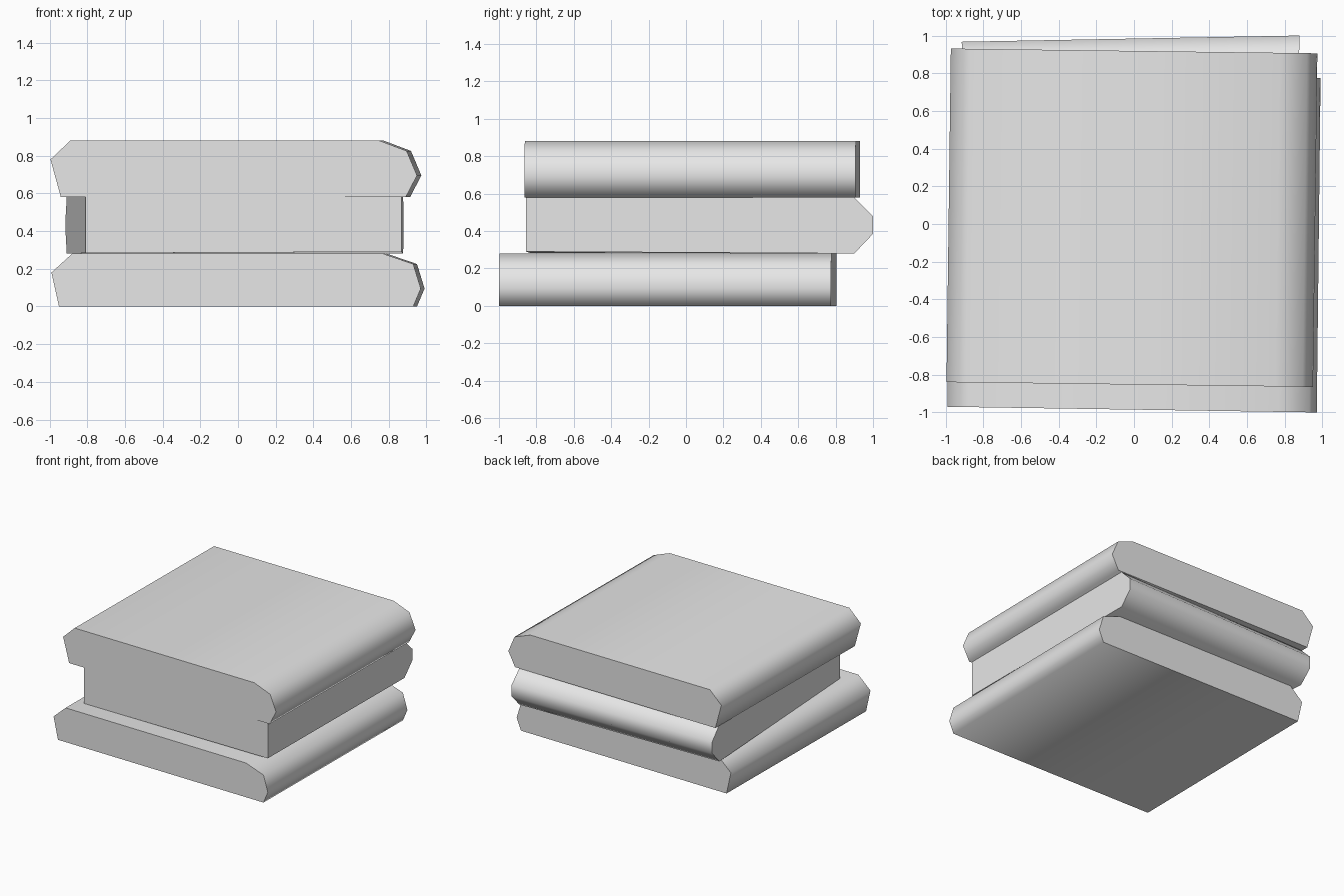
import bpy, bmesh, math

cube = bpy.data.objects.get("Cube")
if cube:
    bpy.data.objects.remove(cube, do_unlink=True)

# Single plain grey
grey = bpy.data.materials.new("plain grey")
grey.use_nodes = True
grey.diffuse_color = (0.8, 0.8, 0.8, 1)
grey.node_tree.nodes["Principled BSDF"].inputs["Base Color"].default_value = (0.8, 0.8, 0.8, 1)


def loft(name, ring_a, ring_b):
    """Solid bar between two matching end outlines, rounded along its length."""
    bm = bmesh.new()
    a = [bm.verts.new(p) for p in ring_a]
    b = [bm.verts.new(p) for p in ring_b]
    bm.faces.new(a)
    bm.faces.new(b[::-1])
    count = len(a)
    for i in range(count):
        j = (i + 1) % count
        bm.faces.new((a[i], b[i], b[j], a[j]))
    bmesh.ops.recalc_face_normals(bm, faces=bm.faces)
    mesh = bpy.data.meshes.new(name)
    bm.to_mesh(mesh)
    bm.free()
    mesh.materials.append(grey)
    obj = bpy.data.objects.new(name, mesh)
    bpy.context.collection.objects.link(obj)
    bpy.ops.object.select_all(action="DESELECT")
    obj.select_set(True)
    bpy.context.view_layer.objects.active = obj
    bpy.ops.object.shade_smooth_by_angle(angle=math.radians(82))


def plank(name, outline, front, slope, shift, depth):
    """Chamfered plank running front to back, turned slightly clockwise."""
    near = [(x, front - slope * x, z) for x, z in outline]
    far = [(x + shift, y + depth, z) for x, y, z in near]
    loft(name, near, far)


# Bottom and top planks
plank("bottom_plank",
      [(-0.95, 0), (-0.99, 0.18), (-0.88, 0.28), (0.77, 0.28),
       (0.93, 0.225), (0.97, 0.095), (0.93, 0)],
      -0.985, 0.0153, 0.02, 1.775)
plank("top_plank",
      [(-0.94, 0.58), (-0.995, 0.78), (-0.89, 0.88), (0.75, 0.88),
       (0.895, 0.825), (0.95, 0.695), (0.89, 0.58)],
      -0.852, 0.013, 0.023, 1.77)


# Middle plank runs left to right, with its chamfered edge at the back
def middle_end(front, back, x, lean, low):
    outline = [(front, low), (front, 0.58), (back - 0.1, 0.58),
               (back, 0.48), (back, 0.385), (back - 0.1, 0.28)]
    return [(x + lean * (y - front), y, z) for y, z in outline]


loft("middle_plank",
     middle_end(-0.835, 0.967, -0.81, -0.058, 0.283),
     middle_end(-0.855, 1.0, 0.868, 0.005, 0.29))
